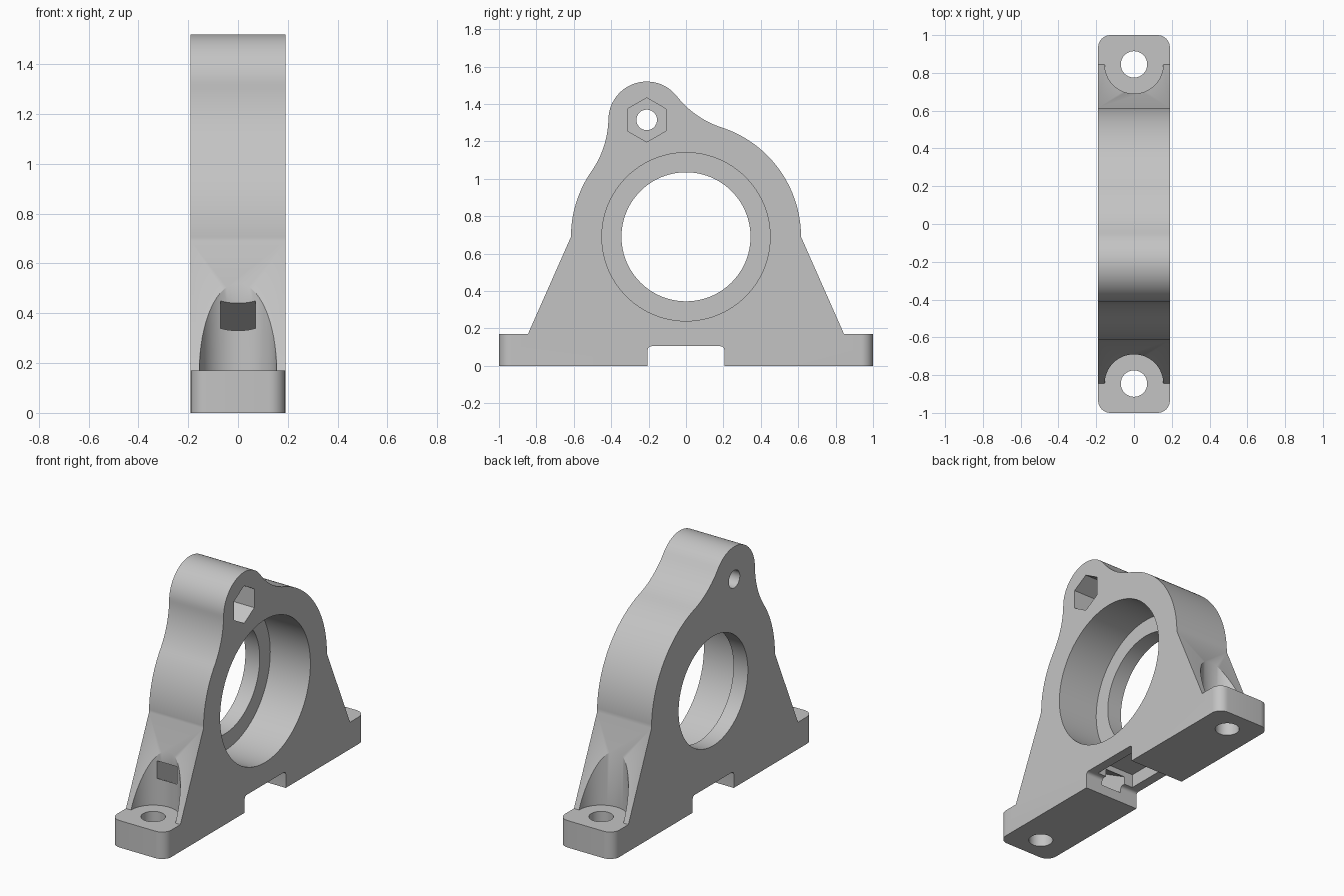
import bpy
import bmesh
from math import cos, sin, pi, atan2, acos, hypot

if "Cube" in bpy.data.objects:
    bpy.data.objects.remove(bpy.data.objects["Cube"], do_unlink=True)

grey = bpy.data.materials.new("plain_grey")
grey.use_nodes = True
grey.diffuse_color = (0.55, 0.55, 0.55, 1)
bsdf = next(n for n in grey.node_tree.nodes if n.type == "BSDF_PRINCIPLED")
bsdf.inputs["Base Color"].default_value = grey.diffuse_color

HALF = 0.19            # half thickness
FOOT = 0.17            # foot height
HUB, HUB_R = (0, 0.69), 0.615
LUG, LUG_R = (-0.21, 1.315), 0.205
BOLT_Y = 0.845
BLEND = 0.5            # concave radius between hub and lug


def arc(centre, r, a0, a1, n):
    return [(centre[0] + r * cos(a0 + (a1 - a0) * i / n),
             centre[1] + r * sin(a0 + (a1 - a0) * i / n)) for i in range(n + 1)]


def circle(centre, r, n=96, turn=0.0):
    return arc(centre, r, turn, turn + 2 * pi, n)[:-1]


def prism(name, points, lo, hi, axis="x"):
    """Extrude a (y, z) outline along x, or an (x, y) outline along z."""
    def put(p, w):
        return (w, p[0], p[1]) if axis == "x" else (p[0], p[1], w)
    bm = bmesh.new()
    a = [bm.verts.new(put(p, lo)) for p in points]
    b = [bm.verts.new(put(p, hi)) for p in points]
    bm.faces.new(a)
    bm.faces.new(b)
    for i in range(len(a)):
        j = (i + 1) % len(a)
        bm.faces.new((a[i], a[j], b[j], b[i]))
    bmesh.ops.recalc_face_normals(bm, faces=bm.faces)
    mesh = bpy.data.meshes.new(name)
    bm.to_mesh(mesh)
    bm.free()
    mesh.materials.append(grey)
    obj = bpy.data.objects.new(name, mesh)
    bpy.context.collection.objects.link(obj)
    return obj


def cut(target, cutter):
    cutter.hide_render = True
    mod = target.modifiers.new("cut", "BOOLEAN")
    mod.operation, mod.solver, mod.object = "DIFFERENCE", "EXACT", cutter
    bpy.context.view_layer.objects.active = target
    bpy.ops.object.modifier_apply(modifier=mod.name)
    bpy.data.objects.remove(cutter, do_unlink=True)


def blend_centre(side):
    """Centre of the concave circle touching both the hub and the lug."""
    dy, dz = LUG[0] - HUB[0], LUG[1] - HUB[1]
    d, p, q = hypot(dy, dz), HUB_R + BLEND, LUG_R + BLEND
    a = atan2(dz, dy) + side * acos((d * d + p * p - q * q) / (2 * d * p))
    return (HUB[0] + p * cos(a), HUB[1] + p * sin(a))


def angle(a, b):
    return atan2(b[1] - a[1], b[0] - a[0])


# Outline: right foot, hub, blend, lug, blend, hub, left foot
right, left = blend_centre(-1), blend_centre(1)
lug_end = angle(LUG, left)
if lug_end < angle(LUG, right):
    lug_end += 2 * pi
r0, r1 = angle(right, HUB), angle(right, LUG)
l0, l1 = angle(left, LUG), angle(left, HUB)


def short(a0, a1):
    return a0 + (a1 - a0 + pi) % (2 * pi) - pi


outline = [(-1, 0), (1, 0), (1, FOOT), (BOLT_Y, FOOT)]
outline += arc(HUB, HUB_R, 0, angle(HUB, right), 32)
outline += arc(right, BLEND, r0, short(r0, r1), 16)[1:]
outline += arc(LUG, LUG_R, angle(LUG, right), lug_end, 32)[1:]
outline += arc(left, BLEND, l0, short(l0, l1), 16)[1:]
outline += arc(HUB, HUB_R, angle(HUB, left), pi, 24)[1:]
outline += [(-BOLT_Y, FOOT), (-1, FOOT)]
body = prism("bearing_bracket", outline, -HALF, HALF)

# Rounded upright corners of the feet
bm = bmesh.new()
bm.from_mesh(body.data)
corners = [e for e in bm.edges
           if all(abs(abs(v.co.y) - 1) < 1e-4 for v in e.verts)
           and abs(e.verts[0].co.z - e.verts[1].co.z) > 0.1]
bmesh.ops.bevel(bm, geom=corners, offset=0.065, segments=8, profile=0.5, affect="EDGES")
bm.to_mesh(body.data)
bm.free()

# Bearing bore with a retaining lip on the far side
cut(body, prism("bore_cutter", circle(HUB, 0.45), -0.09, 0.3))
cut(body, prism("lip_cutter", circle(HUB, 0.345), -0.3, 0.3))

# Lug bolt hole and hexagonal nut pocket
cut(body, prism("lug_hole_cutter", circle(LUG, 0.055, 32), -0.3, 0.3))
cut(body, prism("nut_cutter", circle(LUG, 0.118, 6, pi / 2), 0.0, 0.3))

# Foot bolt holes and the screw-head clearance above them
for y in (-BOLT_Y, BOLT_Y):
    cut(body, prism("foot_hole_cutter", circle((0, y), 0.07, 40), -0.1, 0.3, "z"))
    cut(body, prism("clearance_cutter", circle((0, y), 0.155, 64),
                    FOOT - 0.0002, 0.9, "z"))

# Notch under the base with rounded upper corners
notch = [(-0.205, -0.1), (0.205, -0.1)]
notch += arc((0.185, 0.085), 0.02, 0, pi / 2, 5)
notch += arc((-0.185, 0.085), 0.02, pi / 2, pi, 5)
cut(body, prism("notch_cutter", notch, -0.3, 0.3))

# Pocket in the notch roof, and the sloping channel out to the front
cut(body, prism("pocket_cutter",
                [(-0.17, 0.05), (0.17, 0.05), (0.17, 0.19), (-0.17, 0.19)], -0.13, 0.13))
cut(body, prism("channel_cutter",
                [(-0.78, 0.49), (-0.78, 0.38), (-0.2, 0.06), (-0.1, 0.06), (-0.1, 0.115)],
                -0.07, 0.07))

bpy.ops.object.select_all(action="DESELECT")
body.select_set(True)
bpy.context.view_layer.objects.active = body
bpy.ops.object.shade_smooth_by_angle(angle=pi / 6)
